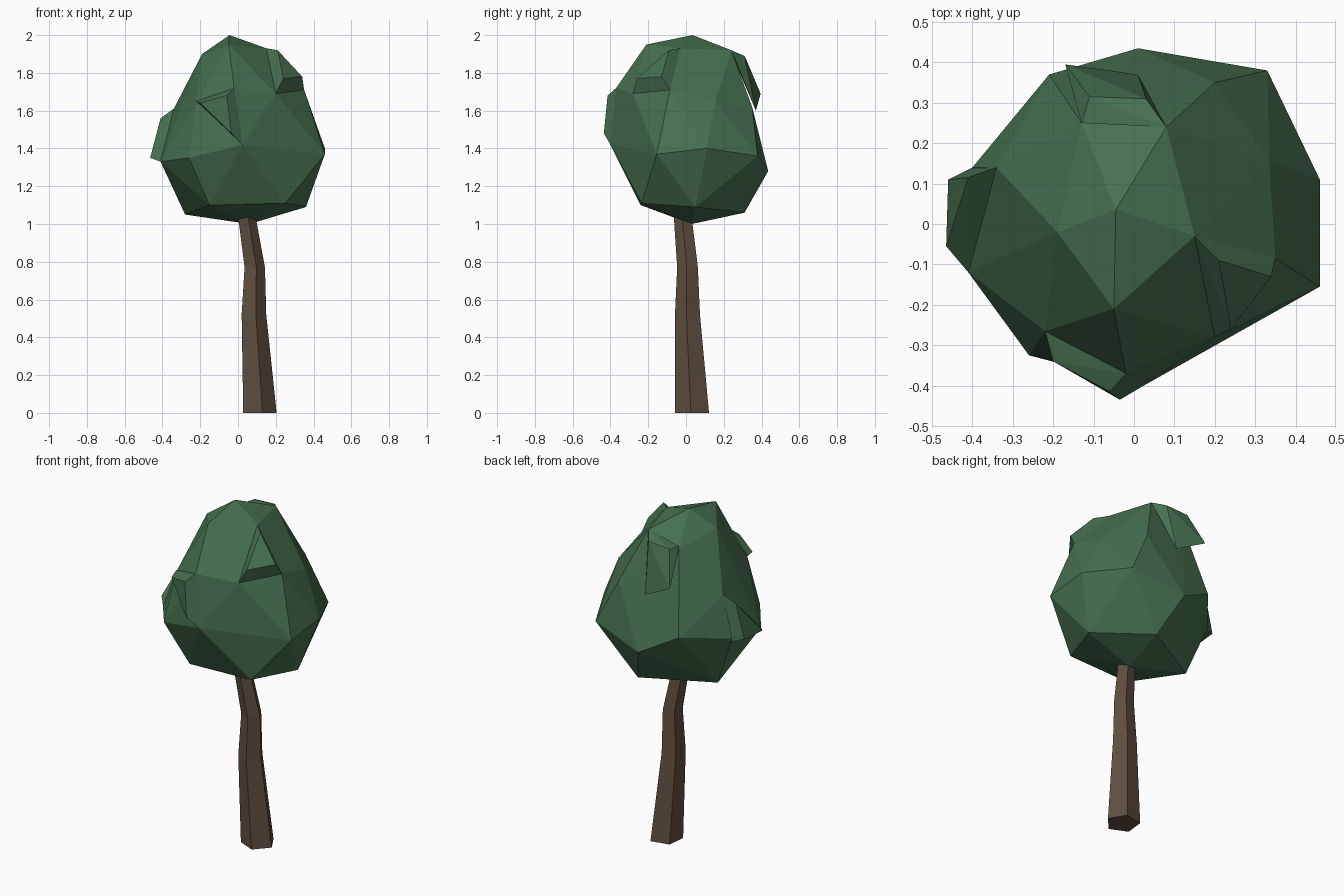
import bpy
import bmesh
from math import cos, sin, radians

default_cube = bpy.data.objects.get("Cube")
if default_cube:
    bpy.data.objects.remove(default_cube, do_unlink=True)


def make_material(name, red, green, blue):
    material = bpy.data.materials.new(name)
    material.use_nodes = True
    colour = (red, green, blue, 1)
    material.diffuse_color = colour
    shader = material.node_tree.nodes["Principled BSDF"]
    shader.inputs["Base Color"].default_value = colour
    shader.inputs["Roughness"].default_value = 0.9
    return material


def finish_object(name, mesh_data, material):
    """Turn the bmesh into a flat-shaded object with one material."""
    bmesh.ops.recalc_face_normals(mesh_data, faces=mesh_data.faces)
    mesh = bpy.data.meshes.new(name)
    mesh_data.to_mesh(mesh)
    mesh_data.free()
    mesh.materials.append(material)
    part = bpy.data.objects.new(name, mesh)
    bpy.context.scene.collection.objects.link(part)
    return part


def faceted_clump(name, corners, material):
    """Wrap the corner points in a faceted convex skin."""
    clump = bmesh.new()
    for corner in corners:
        clump.verts.new(corner)
    result = bmesh.ops.convex_hull(clump, input=clump.verts)
    spare = set(result["geom_interior"]) | set(result["geom_unused"])
    spare_verts = [item for item in spare if isinstance(item, bmesh.types.BMVert)]
    bmesh.ops.delete(clump, geom=spare_verts, context="VERTS")
    return finish_object(name, clump, material)


def bent_trunk(name, stations, sides, first_angle, material):
    """Skin a stack of polygon rings, each given as (x, y, z, radius)."""
    trunk = bmesh.new()
    rings = []
    for x, y, z, radius in stations:
        angles = [radians(first_angle + 360 * side / sides) for side in range(sides)]
        rings.append([trunk.verts.new((x + radius * cos(angle), y + radius * sin(angle), z))
                      for angle in angles])
    for lower, upper in zip(rings, rings[1:]):
        for side in range(sides):
            following = (side + 1) % sides
            trunk.faces.new((lower[side], lower[following], upper[following], upper[side]))
    trunk.faces.new(rings[0])
    trunk.faces.new(rings[-1])
    return finish_object(name, trunk, material)


leaf_green = make_material("leaf green", 0.062, 0.162, 0.08)
bark_brown = make_material("bark brown", 0.115, 0.077, 0.05)

# Trunk: five sides, tapering and leaning near the top
bent_trunk("trunk", [
    (.11, .035, 0, .095),
    (.08, .01, .52, .07),
    (.085, .01, .77, .058),
    (.045, -.015, 1.03, .05),
    (.035, -.02, 1.08, .048),
], 5, -78, bark_brown)

# Main crown: crest, shoulders, widest belt, then the underside
crest = [(-.045, .035, 2), (-.05, -.21, 1.95), (-.19, -.02, 1.9),
         (.15, -.03, 1.93), (.08, .24, 1.92), (-.13, .25, 1.86)]
shoulders = [(-.02, -.37, 1.72), (.2, -.28, 1.69), (.35, -.085, 1.71),
             (.335, .155, 1.65), (.2, .35, 1.62), (-.34, .14, 1.61),
             (-.22, -.265, 1.64)]
belt = [(.024, -.4, 1.42), (.46, -.155, 1.37), (.46, .11, 1.4),
        (.33, .38, 1.36), (.01, .435, 1.28), (-.21, .37, 1.4),
        (-.4, .14, 1.36), (-.41, -.12, 1.33), (-.26, -.325, 1.35)]
underside = [(.06, .03, 1), (-.15, -.24, 1.1), (.25, -.235, 1.11),
             (.36, .05, 1.09), (.1, .31, 1.06), (-.28, .1, 1.05)]
faceted_clump("main_crown", crest + shoulders + belt + underside, leaf_green)

# Smaller clumps that break through the crown
faceted_clump("front_clump", [
    (-.2, -.34, 1.64), (-.06, -.415, 1.68), (-.035, -.435, 1.48),
    (.024, -.4, 1.42), (-.02, -.37, 1.72), (-.22, -.265, 1.65),
], leaf_green)
faceted_clump("right_clump", [
    (-.46, .11, 1.36), (-.465, -.055, 1.35), (-.41, -.12, 1.33),
    (-.41, .115, 1.56), (-.34, .14, 1.61), (-.4, .14, 1.34),
], leaf_green)
faceted_clump("left_clump", [
    (.21, -.09, 1.92), (.34, -.13, 1.78), (.24, -.26, 1.77),
    (.2, -.28, 1.69), (.35, -.085, 1.71), (.15, -.03, 1.93),
], leaf_green)
faceted_clump("back_clump", [
    (-.17, .395, 1.69), (-.13, .25, 1.88), (-.11, .315, 1.88),
    (.03, .31, 1.89), (.08, .24, 1.92), (.01, .37, 1.6),
], leaf_green)
